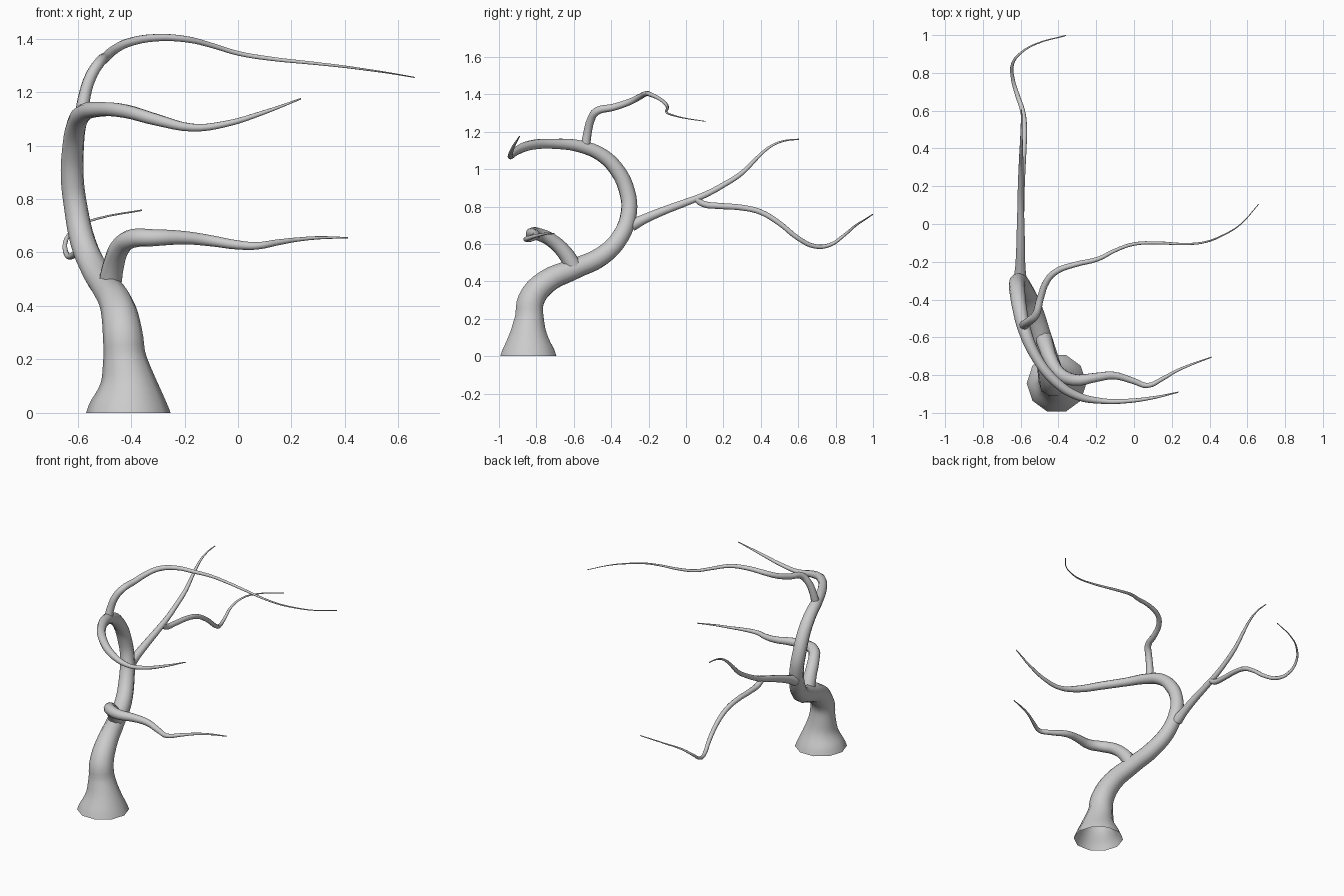
import bpy


def limb(name, pts):
    """Tapered ten-sided tube through (x, y, z, radius) points."""
    cu = bpy.data.curves.new(name + "_path", 'CURVE')
    cu.dimensions = '3D'
    cu.bevel_depth = 1.0
    cu.bevel_resolution = 3
    cu.resolution_u = 4
    cu.use_fill_caps = False
    sp = cu.splines.new('BEZIER')
    sp.bezier_points.add(len(pts) - 1)
    sp.radius_interpolation = 'CARDINAL'
    for bp, (x, y, z, r) in zip(sp.bezier_points, pts):
        bp.co = (x, y, z)
        bp.radius = r
        bp.handle_left_type = bp.handle_right_type = 'AUTO'
    tmp = bpy.data.objects.new(name + "_path", cu)
    bpy.context.collection.objects.link(tmp)
    dg = bpy.context.evaluated_depsgraph_get()
    me = bpy.data.meshes.new_from_object(tmp.evaluated_get(dg))
    bpy.data.objects.remove(tmp)
    ob = bpy.data.objects.new(name, me)
    bpy.context.collection.objects.link(ob)
    for p in me.polygons:
        p.use_smooth = True
    return ob


# Trunk: flared foot, leans back, then curls forward and out to the right
limb("trunk", [
    (-0.41, -0.843, 0.0, 0.158), (-0.41, -0.843, 0.10, 0.112),
    (-0.423, -0.838, 0.20, 0.082), (-0.432, -0.828, 0.30, 0.074),
    (-0.45, -0.75, 0.395, 0.065), (-0.49, -0.60, 0.465, 0.056),
    (-0.535, -0.45, 0.535, 0.052), (-0.58, -0.35, 0.64, 0.048),
    (-0.607, -0.305, 0.77, 0.044), (-0.62, -0.315, 0.88, 0.043),
    (-0.617, -0.365, 0.99, 0.041), (-0.605, -0.45, 1.075, 0.038),
    (-0.58, -0.56, 1.12, 0.034), (-0.52, -0.70, 1.135, 0.028),
    (-0.42, -0.83, 1.128, 0.026), (-0.30, -0.91, 1.095, 0.022),
    (-0.17, -0.937, 1.067, 0.015), (-0.05, -0.938, 1.08, 0.012),
    (0.10, -0.92, 1.125, 0.008), (0.235, -0.89, 1.175, 0.003)])

# Low front branch
limb("low_branch", [
    (-0.48, -0.60, 0.475, 0.045), (-0.465, -0.65, 0.555, 0.041),
    (-0.44, -0.72, 0.62, 0.037), (-0.395, -0.79, 0.652, 0.035),
    (-0.32, -0.825, 0.655, 0.032), (-0.20, -0.812, 0.655, 0.025),
    (-0.11, -0.802, 0.645, 0.021), (0.0, -0.832, 0.628, 0.017),
    (0.07, -0.855, 0.625, 0.014), (0.15, -0.82, 0.638, 0.011),
    (0.22, -0.78, 0.648, 0.008), (0.30, -0.745, 0.655, 0.006),
    (0.41, -0.705, 0.655, 0.003)])

# Upper branch rising from the curl
limb("top_branch", [
    (-0.585, -0.54, 1.11, 0.026), (-0.573, -0.527, 1.19, 0.023),
    (-0.55, -0.51, 1.26, 0.022), (-0.52, -0.48, 1.308, 0.021),
    (-0.495, -0.39, 1.33, 0.019), (-0.46, -0.30, 1.36, 0.017),
    (-0.41, -0.25, 1.385, 0.016), (-0.31, -0.214, 1.403, 0.014),
    (-0.19, -0.185, 1.397, 0.012), (-0.10, -0.14, 1.375, 0.010),
    (0.0, -0.106, 1.345, 0.009), (0.12, -0.10, 1.325, 0.008),
    (0.28, -0.106, 1.308, 0.006), (0.38, -0.095, 1.297, 0.005),
    (0.47, -0.06, 1.285, 0.004), (0.56, -0.005, 1.272, 0.003),
    (0.66, 0.105, 1.255, 0.002)])

# Long back branch
limb("back_branch", [
    (-0.603, -0.29, 0.70, 0.034), (-0.602, -0.23, 0.73, 0.027),
    (-0.60, -0.12, 0.777, 0.023), (-0.60, 0.0, 0.822, 0.020),
    (-0.60, 0.10, 0.862, 0.017), (-0.60, 0.20, 0.915, 0.015),
    (-0.598, 0.30, 0.98, 0.013), (-0.597, 0.38, 1.06, 0.010),
    (-0.596, 0.45, 1.12, 0.007), (-0.595, 0.52, 1.15, 0.005),
    (-0.595, 0.605, 1.16, 0.003)])

# Drooping twig off the back branch
limb("back_twig", [
    (-0.60, 0.05, 0.845, 0.018), (-0.598, 0.09, 0.815, 0.018),
    (-0.596, 0.18, 0.803, 0.017), (-0.59, 0.30, 0.794, 0.016),
    (-0.584, 0.40, 0.77, 0.015), (-0.58, 0.50, 0.71, 0.014),
    (-0.59, 0.60, 0.63, 0.013), (-0.62, 0.69, 0.587, 0.012),
    (-0.642, 0.77, 0.595, 0.010), (-0.642, 0.85, 0.65, 0.008),
    (-0.60, 0.905, 0.697, 0.006), (-0.52, 0.953, 0.728, 0.004),
    (-0.36, 0.998, 0.758, 0.003)])
